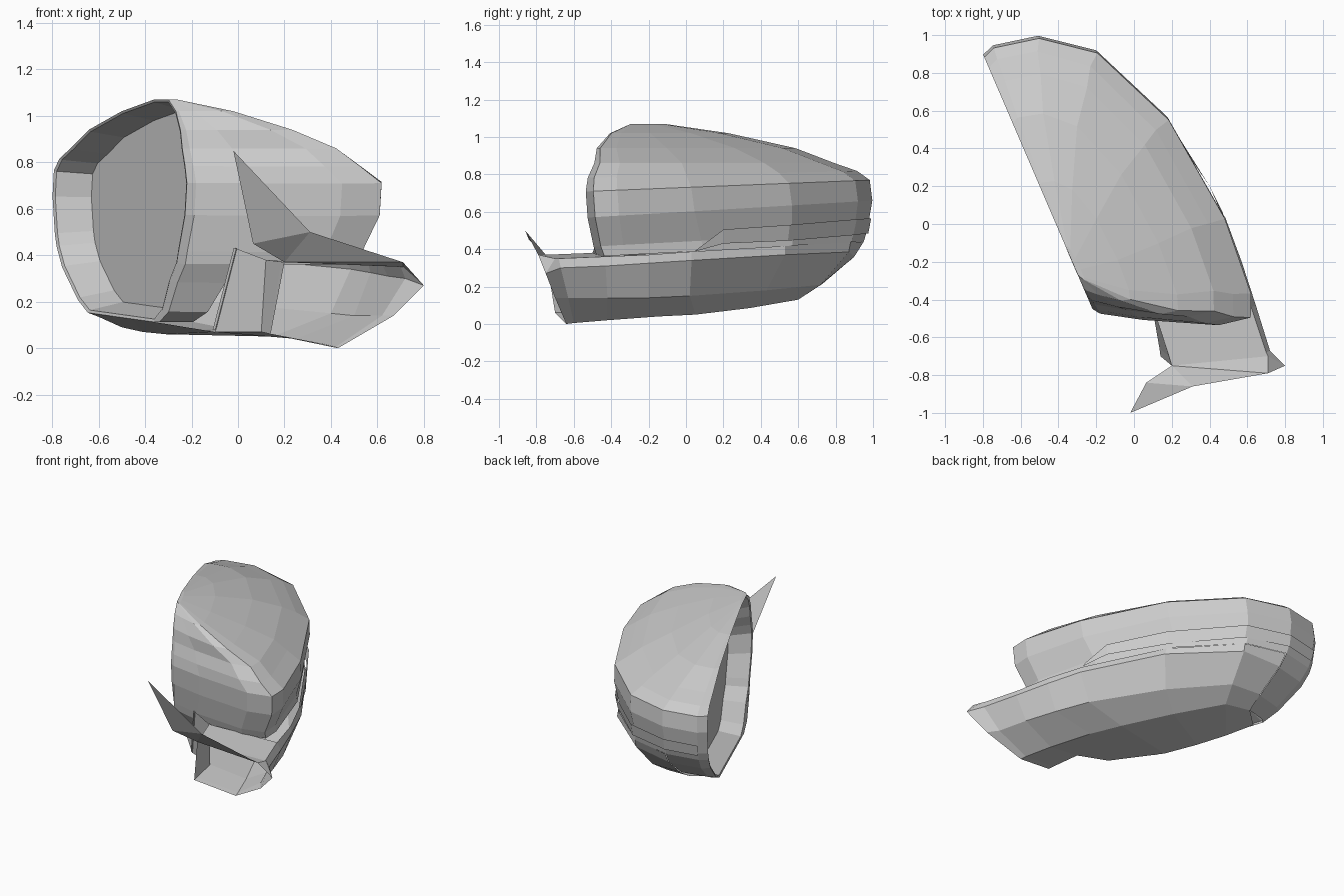
import bpy, bmesh
from mathutils import Vector

if "Cube" in bpy.data.objects:
    bpy.data.objects.remove(bpy.data.objects["Cube"])


def make(name, verts, faces):
    me = bpy.data.meshes.new(name)
    me.from_pydata([tuple(v) for v in verts], [], faces)
    bm = bmesh.new()
    bm.from_mesh(me)
    bmesh.ops.remove_doubles(bm, verts=bm.verts, dist=0.0005)
    bmesh.ops.recalc_face_normals(bm, faces=bm.faces)
    bm.to_mesh(me)
    bm.free()
    ob = bpy.data.objects.new(name, me)
    bpy.context.collection.objects.link(ob)
    return ob


# Plan outline from the back rim corner round the outer side to the front rim corner
plan = [(-.80, .90), (-.75, .95), (-.51, 1.0), (-.20, .92), (.18, .56), (.48, .03),
        (.62, -.37), (.62, -.50), (.45, -.54), (.05, -.51), (-.18, -.475), (-.22, -.45)]
front, back = Vector(plan[-1]), Vector(plan[0])
length = (back - front).length
along = (back - front) / length
out = Vector((along.y, -along.x))
local = [((Vector(p) - front).dot(along) / length, (Vector(p) - front).dot(out)) for p in plan]

# Horizontal levels: height, front end, back end, depth scale, forward push of the front wall
levels = [(.12, .36, 1.08, .66, .08), (.17, .27, 1.19, .76, .09), (.30, .19, 1.36, .92, .09),
          (.385, .11, 1.42, .95, .06), (.44, .09, 1.44, .945, .05), (.60, .02, 1.465, 1.0, .01),
          (.73, 0, 1.45, 1.0, 0), (.795, .02, 1.39, .89, 0), (.86, .05, 1.27, .78, 0),
          (.94, .07, 1.07, .55, 0), (1.02, .12, .71, .27, 0), (1.07, .20, .36, .03, 0)]


def at(u, n, z):
    p = front + along * u + out * n
    tilt = .06 if z < .65 else .04 if z < .75 else .025 if z < .85 else 0
    return Vector((p.x, p.y, z + tilt * p.y))


verts, faces, N = [], [], len(plan)
for z, u0, u1, s, push in levels:
    row = [at(u0 + t * (u1 - u0), d * s, z) for t, d in local]
    for i in range(6, 11):
        row[i].y -= push * (.6 if i == 10 else 1)
    verts += row
for r in range(len(levels) - 1):
    for i in range(N - 1):
        if r < 3 and 2 <= i <= 8:       # open where the keel hull takes over
            continue
        a = r * N + i
        faces.append((a, a + 1, a + 1 + N, a + N))
faces.append(tuple(range((len(levels) - 1) * N, len(levels) * N)))

# Recessed opening: narrow rim, sloped inner wall, flat floor
rim = [r * N + N - 1 for r in range(len(levels))] + [r * N for r in range(len(levels) - 1, -1, -1)]
mid = at(.72, 0, .60)
loop = rim
for scale, depth in ((.975, .005), (.90, .15)):
    start = len(verts)
    for i in rim:
        p = mid + (verts[i] - mid) * scale
        verts.append(p + Vector((out.x, out.y, 0)) * depth)
    new = list(range(start, len(verts)))
    for k in range(len(rim)):
        j = (k + 1) % len(rim)
        faces.append((loop[k], loop[j], new[j], new[k]))
    loop = new
faces.append(tuple(loop))
make("pod_shell", verts, faces)

# Keel hull, open at the front: inner bottom, keel, crease, side, top edge
sections = [
    [(.14, -.70, .06), (.43, -.64, 0), (.67, -.70, .14), (.80, -.75, .27), (.71, -.70, .35)],
    [(.135, -.66, .062), (.42, -.60, .005), (.62, -.63, .14), (.72, -.67, .30), (.70, -.68, .35)],
    [(.10, -.46, .07), (.36, -.42, .02), (.57, -.42, .14), (.645, -.43, .31), (.62, -.44, .36)],
    [(-.10, -.38, .07), (.25, -.15, .04), (.50, -.20, .14), (.57, -.20, .325), (.56, -.20, .37)],
    [(-.31, -.06, .06), (.15, .05, .05), (.40, .02, .15), (.485, .03, .34), (.465, .03, .387)],
    [(-.41, .15, .07), (-.05, .34, .085), (.09, .43, .18), (.18, .53, .37), (.165, .53, .417)],
    [(-.50, .34, .09), (-.28, .60, .13), (-.235, .72, .21), (-.21, .87, .385), (-.21, .88, .438)],
    [(-.60, .50, .135), (-.47, .62, .145), (-.465, .73, .215), (-.49, .90, .36), (-.50, .95, .44)]]
hv = [p for s in sections for p in s]
hf = [(r * 5 + i, r * 5 + i + 1, r * 5 + i + 6, r * 5 + i + 5)
      for r in range(len(sections) - 1) for i in range(4)]
# Neck roof and left wall close the front sections
base = len(hv)
hv += [(.20, -.75, .37), (.185, -.70, .372), (.12, -.50, .38), (-.01, -.48, .43)]
for r in range(3):
    hf.append((base + r, base + r + 1, r * 5 + 5, r * 5))
    if r < 2:
        hf.append((base + r, base + r + 1, r * 5 + 9, r * 5 + 4))
# Turned-up bottom edge that meets the rim
base = len(hv)
hv += [at(.36 + k * .24, 0, .12) for k in range(4)]
hf += [(base + k, base + k + 1, 25 + k * 5, 20 + k * 5) for k in range(3)] + [(15, 20, base)]
make("keel_hull", hv, hf)

# Raised side band that fades out toward the front
low = [(.47, .04, .385), (.40, .20, .43), (.165, .545, .445), (-.20, .895, .475), (-.51, .975, .485), (-.74, .925, .48)]
top = [(.47, .06, .40), (.40, .20, .505), (.178, .555, .53), (-.20, .913, .56), (-.51, .99, .565), (-.75, .94, .56)]
make("side_band", low + top, [(i, i + 1, i + 7, i + 6) for i in range(5)])

# Flared lip and pointed fin at the front
lip = [(.20, -.75, .37), (.31, -.86, .50), (.71, -.79, .37), (.80, -.75, .27), (.71, -.70, .35),
       (.065, -.84, .45), (-.02, -1.0, .85)]
make("lip_and_fin", lip, [(0, 1, 2), (0, 2, 4), (2, 3, 4), (0, 5, 1), (5, 6, 1)])


# Thin raised seam on the neck wall
def strip(name, a, b, push, w=.006):
    a, b, push = Vector(a), Vector(b), Vector(push)
    side = (b - a).cross(push).normalized() * w
    p = [a - side, a + side, b + side, b - side]
    make(name, p + [v + push for v in p],
         [(0, 1, 2, 3), (4, 5, 6, 7), (0, 1, 5, 4), (1, 2, 6, 5), (2, 3, 7, 6), (3, 0, 4, 7)])


strip("seam_left", (-.01, -.48, .43), (-.10, -.38, .08), (-.003, -.006, 0))
